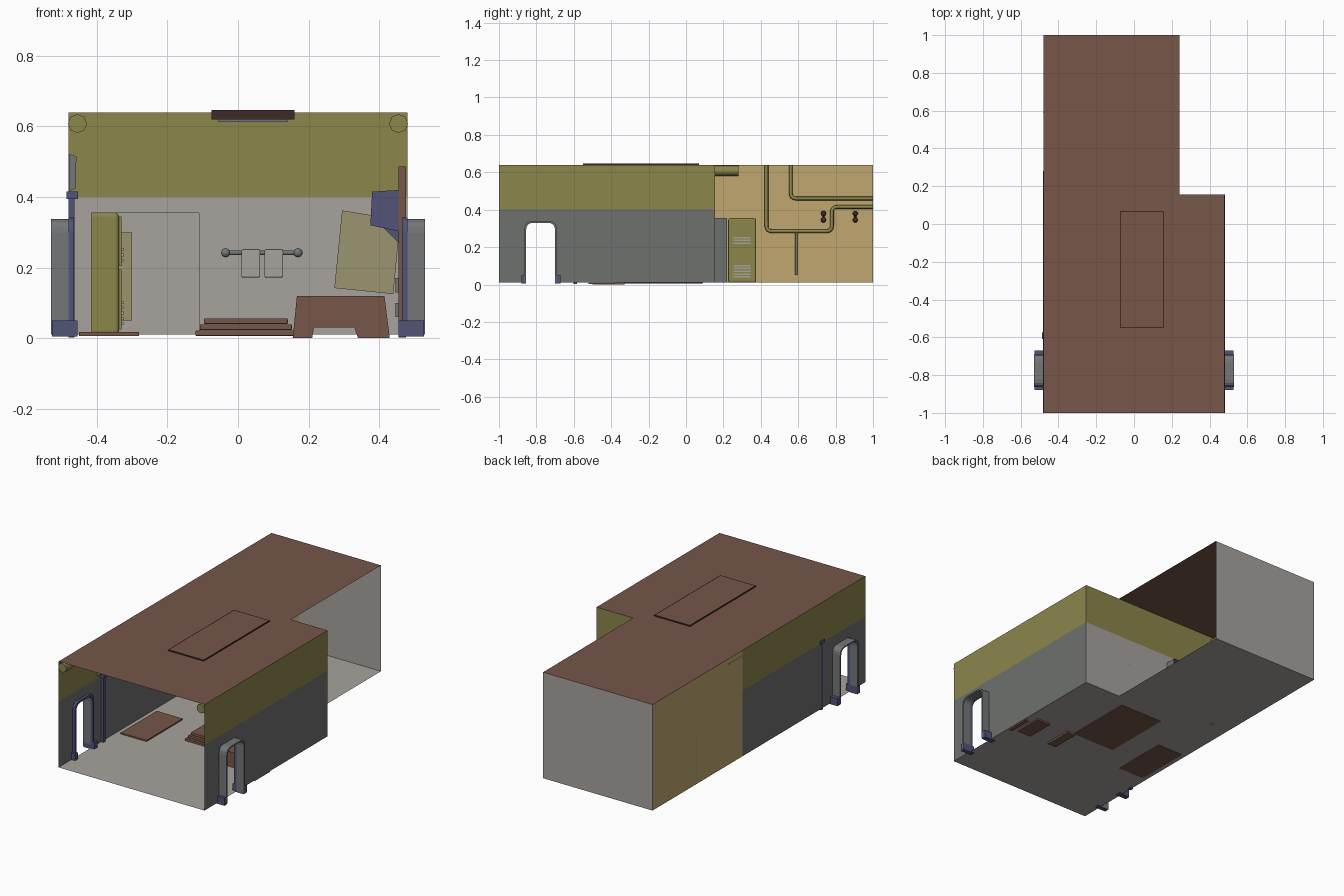
import bpy, bmesh, math
from mathutils import Vector

if "Cube" in bpy.data.objects:
    bpy.data.objects.remove(bpy.data.objects["Cube"])


def material(name, *srgb):
    m = bpy.data.materials.new(name)
    m.use_nodes = True
    colour = [c ** 2.2 for c in srgb] + [1]
    m.diffuse_color = colour
    node = next(n for n in m.node_tree.nodes if n.type == "BSDF_PRINCIPLED")
    node.inputs["Base Color"].default_value = colour
    return m


OLIVE = material("olive", .54, .52, .30)
PALE = material("pale_grey", .65, .63, .61)
GREY = material("wall_grey", .43, .44, .43)
TAN = material("tan", .75, .65, .44)
BROWN = material("brown", .46, .34, .29)
BLUE = material("slate_blue", .32, .33, .47)
DARK = material("dark_brown", .25, .18, .17)
METAL = material("metal_grey", .45, .46, .47)
PAPER = material("faded_olive", .60, .58, .43)

FLOOR, SPLIT, TOP = .01, .40, .64
SIDE, BACK, HALL = .48, 1, .155
NOTCH = .24


def finish(name, bm, mat, smooth=False):
    mesh = bpy.data.meshes.new(name)
    bm.to_mesh(mesh)
    bm.free()
    mesh.materials.append(mat)
    if smooth:
        for p in mesh.polygons:
            p.use_smooth = True
    ob = bpy.data.objects.new(name, mesh)
    bpy.context.collection.objects.link(ob)
    return ob


def panel(name, points, mat):
    bm = bmesh.new()
    bm.faces.new([bm.verts.new(p) for p in points])
    return finish(name, bm, mat)


def prism(name, points, offset, mat):
    """Extrude a flat outline along an offset vector."""
    bm = bmesh.new()
    face = bm.faces.new([bm.verts.new(p) for p in points])
    new = bmesh.ops.extrude_face_region(bm, geom=[face], use_keep_orig=True)["geom"]
    bmesh.ops.translate(bm, verts=[v for v in new if isinstance(v, bmesh.types.BMVert)], vec=offset)
    bmesh.ops.recalc_face_normals(bm, faces=bm.faces)
    return finish(name, bm, mat)


def box(name, x, y, z, mat, bevel=0):
    points = [(x[0], y[0], z[0]), (x[1], y[0], z[0]), (x[1], y[1], z[0]), (x[0], y[1], z[0])]
    ob = prism(name, points, (0, 0, z[1] - z[0]), mat)
    if bevel:
        mod = ob.modifiers.new("rounding", "BEVEL")
        mod.width, mod.segments = bevel, 4
    return ob


def tube(name, points, radius, mat):
    curve = bpy.data.curves.new(name, "CURVE")
    curve.dimensions = "3D"
    curve.bevel_depth, curve.bevel_resolution = radius, 2
    curve.use_fill_caps = True
    spline = curve.splines.new("POLY")
    spline.points.add(len(points) - 1)
    for p, co in zip(spline.points, points):
        p.co = (*co, 1)
    curve.materials.append(mat)
    ob = bpy.data.objects.new(name, curve)
    bpy.context.collection.objects.link(ob)
    return ob


def ball(name, centre, radius, mat):
    bm = bmesh.new()
    bmesh.ops.create_uvsphere(bm, u_segments=12, v_segments=8, radius=radius)
    bmesh.ops.translate(bm, verts=bm.verts, vec=centre)
    return finish(name, bm, mat, True)


def rounded(path, radius):
    """Round the inner corners of a path."""
    pts = [Vector(p) for p in path]
    out = [pts[0]]
    for a, b, c in zip(pts, pts[1:], pts[2:]):
        start, end = b + (a - b).normalized() * radius, b + (c - b).normalized() * radius
        for i in range(5):
            t = i / 4
            out.append(start * (1 - t) ** 2 + b * 2 * t * (1 - t) + end * t * t)
    return out + [pts[-1]]


def arch(x, grow=0):
    """Round-cornered doorway outline, open at the floor."""
    y0, y1, z1 = -.855 - grow, -.70 + grow, .33 + grow
    return rounded([(x, y0, FLOOR), (x, y0, z1), (x, y1, z1), (x, y1, FLOOR)], .04)


# Floor and ceiling share the stepped plan
def plan(z):
    return [(-SIDE, -1, z), (SIDE, -1, z), (SIDE, HALL, z), (NOTCH, HALL, z), (NOTCH, BACK, z), (-SIDE, BACK, z)]


panel("floor", plan(FLOOR), PALE)
panel("ceiling", plan(TOP), BROWN)

# Side walls with doorways, sleeves and trims
for side, s in (("right", -1), ("left", 1)):
    x = s * SIDE
    panel(side + "_wall_lower", [(x, -1, FLOOR)] + arch(x) +
          [(x, HALL, FLOOR), (x, HALL, SPLIT), (x, -1, SPLIT)], GREY)
    panel(side + "_wall_upper", [(x, -1, SPLIT), (x, HALL, SPLIT), (x, HALL, TOP), (x, -1, TOP)], OLIVE)
    inner, outer = arch(x), arch(x, .008)
    prism(side + "_door_sleeve", outer + inner[::-1], (s * .05, 0, 0), METAL)
    inner, outer = arch(x), arch(x, .012)
    prism(side + "_door_trim", outer + inner[::-1], (-s * .015, 0, 0), BLUE)
    for y0, y1 in ((-.88, -.855), (-.70, -.67)):
        xs = sorted((s * .455, s * .527))
        box(side + "_door_foot", xs, (y0, y1), (.005, .05), BLUE)
    end = .28 if s < 0 else HALL
    tube(side + "_ceiling_pipe", [(s * .455, -1, .608), (s * .455, end, .608)], .027, OLIVE)

# Rear room walls
panel("rear_room_side_wall", [(-SIDE, HALL, FLOOR), (-SIDE, BACK, FLOOR), (-SIDE, BACK, TOP), (-SIDE, HALL, TOP)], TAN)
panel("rear_room_end_wall", [(-SIDE, BACK, FLOOR), (NOTCH, BACK, FLOOR), (NOTCH, BACK, TOP), (-SIDE, BACK, TOP)], PALE)

# Dividing wall with its doorway
door = [(-.415, HALL, FLOOR), (-.415, HALL, .355), (-.11, HALL, .355), (-.11, HALL, FLOOR)]
panel("dividing_wall_lower", [(-SIDE, HALL, FLOOR)] + door +
      [(SIDE, HALL, FLOOR), (SIDE, HALL, SPLIT), (-SIDE, HALL, SPLIT)], PALE)
panel("dividing_wall_upper", [(-SIDE, HALL, SPLIT), (SIDE, HALL, SPLIT), (SIDE, HALL, TOP), (-SIDE, HALL, TOP)], OLIVE)
for a, b in zip(door, door[1:]):
    panel("doorway_jamb", [a, b, (b[0], .22, b[2]), (a[0], .22, a[2])], GREY)

# Ceiling light
box("light_housing", (-.075, .16), (-.55, .07), (.62, .646), DARK)
box("light_diffuser", (-.055, .14), (-.53, .05), (.612, .62), METAL)
panel("housing_cover", [(-.069, -.544, .6465), (.154, -.544, .6465), (.154, .064, .6465), (-.069, .064, .6465)], BROWN)

# Rear room locker with vented doors
box("locker", (-.478, -.337), (.225, .375), (FLOOR, .355), OLIVE, .012)
for z0, z1, slats in ((.025, .195, 5), (.205, .345, 3)):
    box("locker_door", (-.337, -.33), (.238, .362), (z0, z1), OLIVE)
    for i in range(slats):
        z = z0 + .012 + i * .015
        box("locker_slat", (-.33, -.325), (.255, .345), (z, z + .008), PALE)
panel("rear_wall_sheet", [(-.40, .995, .05), (-.30, .995, .05), (-.30, .995, .30), (-.40, .995, .30)], PAPER)

# Rear room pipework and taps
px = -.462
tube("lower_pipe", rounded([(px, .43, TOP), (px, .43, .285), (px, .78, .285), (px, .78, .415), (px, BACK, .415)], .03), .01, OLIVE)
tube("upper_pipe", rounded([(px, .56, TOP), (px, .56, .46), (px, BACK, .46)], .03), .01, OLIVE)
tube("drop_pipe", [(-.475, .59, .05), (-.475, .59, .29)], .006, PAPER)
for y in (.735, .905):
    for z in (.345, .38):
        ball("tap_knob", (-.46, y, z), .014, DARK)
    tube("tap_stem", [(-.46, y, .34), (-.46, y, .385)], .006, DARK)

# Towel rail
tube("towel_rail", [(-.035, .12, .242), (.17, .12, .242)], .007, METAL)
for x in (-.035, .17):
    ball("rail_end", (x, .12, .242), .013, METAL)
    tube("rail_bracket", [(x, .12, .242), (x, HALL, .242)], .006, METAL)
for x in (.01, .075):
    box("towel", (x, x + .053), (.109, .131), (.172, .252), PALE, .004)

# Crooked poster
panel("poster", [(.295, .15, .362), (.46, .15, .335), (.44, .15, .125), (.273, .15, .142)], PAPER)

# Floor mats and step stool
box("floor_mat", (-.45, -.28), (-.46, -.12), (.006, .018), BROWN)
for i in range(3):
    inset = .012 * i
    box("stacked_mat", (-.12 + inset, .165 - inset), (-.33 + inset, .09 - inset),
        (.006 + .017 * i, .022 + .017 * i), BROWN, .003)
stool = [(.155, 0), (.21, 0), (.215, .03), (.33, .03), (.34, 0), (.43, 0), (.415, .12), (.167, .12)]
prism("step_stool", [(x, -.5, z) for x, z in stool], (0, .17, 0), BROWN)

# Wall station: backing board, tilted blue cabinet and bracket
box("backing_board", (.455, .476), (-.52, -.38), (.002, .487), BROWN)
cabinet = [(.375, .32), (.468, .30), (.455, .42), (.38, .415)]
prism("wall_cabinet", [(x, -.52, z) for x, z in cabinet], (0, .14, 0), BLUE)
prism("cabinet_bracket", [(.41, -.46, .315), (.475, -.46, .315), (.475, -.46, .25)], (0, .02, 0), BLUE)
for z in (.06, .13):
    tube("board_handle", [(.452, -.45, z), (.452, -.45, z + .04)], .006, METAL)

# Post with a tilted screen
box("wall_post", (-.481, -.463), (-.602, -.582), (.002, .40), BLUE)
box("post_cap", (-.486, -.453), (-.61, -.574), (.395, .415), BLUE)
screen = [(-.479, .415), (-.46, .425), (-.458, .515), (-.479, .522)]
prism("screen", [(x, -.64, z) for x, z in screen], (0, .1, 0), METAL)
